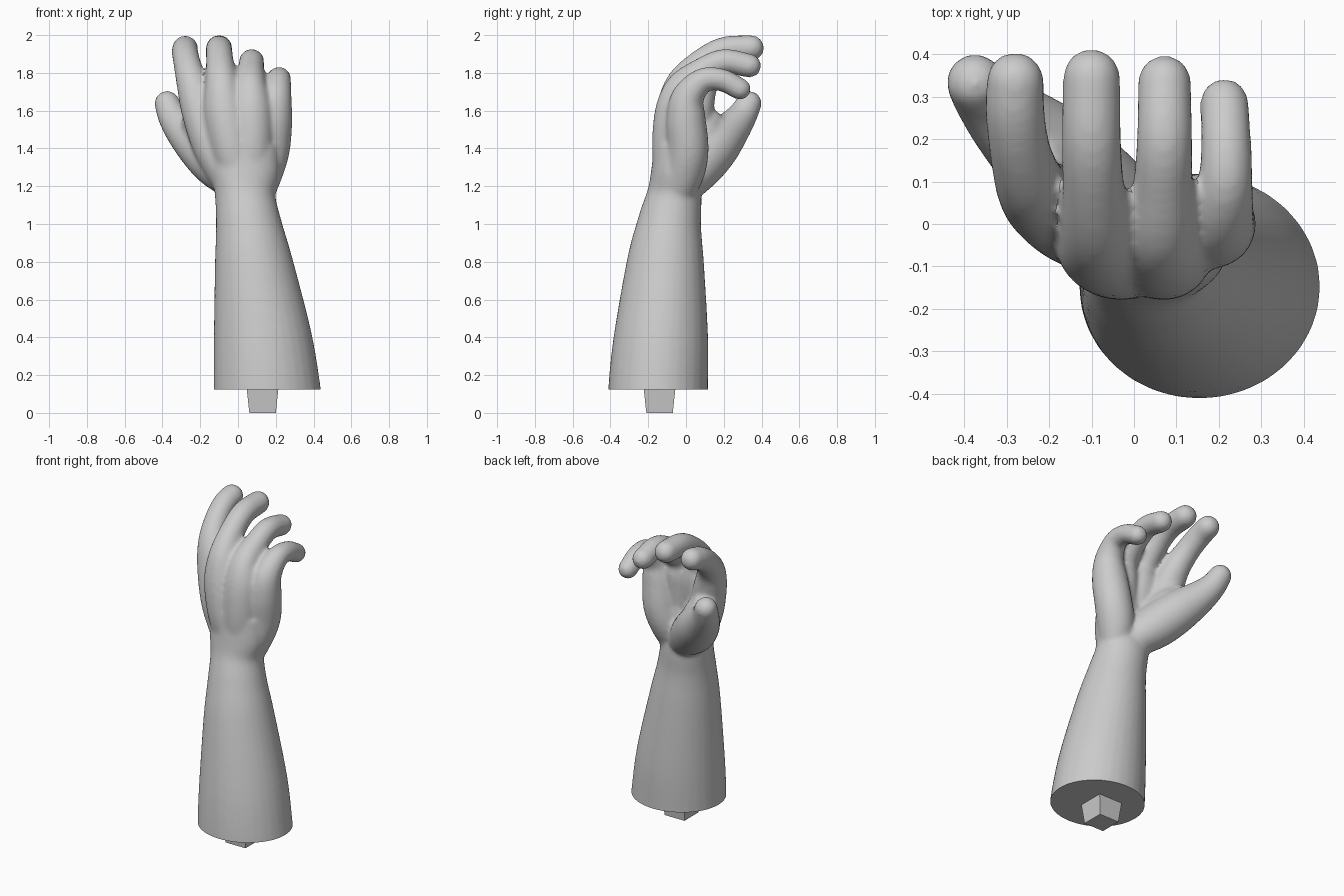
import bpy
import bmesh
from math import cos, sin, sqrt, pi
from mathutils import Vector

if "Cube" in bpy.data.objects:
    bpy.data.objects.remove(bpy.data.objects["Cube"], do_unlink=True)

SIDES = 32
CUT_HEIGHT = 0.125


def make_material(name, color):
    mat = bpy.data.materials.new(name)
    mat.use_nodes = True
    mat.diffuse_color = color
    mat.node_tree.nodes["Principled BSDF"].inputs["Base Color"].default_value = color
    return mat


def finish(name, mesh, mat, smooth):
    obj = bpy.data.objects.new(name, mesh)
    bpy.context.collection.objects.link(obj)
    mesh.materials.clear()
    mesh.materials.append(mat)
    if smooth:
        bpy.ops.object.select_all(action='DESELECT')
        obj.select_set(True)
        bpy.context.view_layer.objects.active = obj
        bpy.ops.object.shade_smooth_by_angle(angle=pi / 4)
    return obj


def spline(points, steps=6):
    """Catmull-Rom samples through tuples of any size."""
    pts = [Vector(p) for p in points]
    pts = [pts[0] * 2 - pts[1]] + pts + [pts[-1] * 2 - pts[-2]]
    out = []
    for a, b, c, d in zip(pts, pts[1:], pts[2:], pts[3:]):
        for i in range(steps):
            t = i / steps
            out.append(b + (c - a) * (t / 2)
                       + (a * 2 - b * 5 + c * 4 - d) * (t * t / 2)
                       + (b * 3 - a - c * 3 + d) * (t * t * t / 2))
    return out + [pts[-2]]


def tube(bm, points, rounded=True):
    """Closed tube; each point is x, y, z, radius across, radius in depth."""
    full = [p if len(p) > 4 else (*p, p[-1]) for p in points]
    samples = [(Vector(s[:3]), s[3], s[4]) for s in spline(full)]
    if rounded:
        # hemispherical ends
        for end in (0, -1):
            pos, ra, rb = samples[end]
            out = (pos - samples[1 if end == 0 else -2][0]).normalized()
            caps = []
            for t in (0.3, 0.55, 0.75, 0.9, 0.98):
                k = sqrt(1 - t * t)
                caps.append((pos + out * ra * t, ra * k, rb * k))
            samples = caps[::-1] + samples if end == 0 else samples + caps
    rings = []
    for i, (pos, ra, rb) in enumerate(samples):
        before = samples[max(i - 1, 0)][0]
        after = samples[min(i + 1, len(samples) - 1)][0]
        along = (after - before).normalized()
        depth = along.cross(Vector((1, 0, 0))).normalized()
        across = depth.cross(along)
        rings.append([bm.verts.new(pos + across * ra * cos(2 * pi * k / SIDES)
                                   + depth * rb * sin(2 * pi * k / SIDES))
                      for k in range(SIDES)])
    for low, high in zip(rings, rings[1:]):
        for k in range(SIDES):
            n = (k + 1) % SIDES
            bm.faces.new((low[k], low[n], high[n], high[k]))
    bm.faces.new(rings[0][::-1])
    bm.faces.new(rings[-1])


skin = make_material("plain grey", (0.6, 0.6, 0.6, 1))
body = bmesh.new()

# forearm, run past the cut so that the cut stays crisp
tube(body, [(0.16, -0.147, 0.0, 0.29, 0.262),
            (0.153, -0.147, 0.13, 0.283, 0.264),
            (0.13, -0.132, 0.4, 0.26, 0.25),
            (0.082, -0.108, 0.8, 0.206, 0.204),
            (0.056, -0.088, 1.0, 0.174, 0.17),
            (0.038, -0.063, 1.15, 0.16, 0.146),
            (0.04, -0.06, 1.28, 0.18, 0.125),
            (0.04, -0.06, 1.42, 0.17, 0.11)], rounded=False)

# index finger with its palm bone
tube(body, [(-0.03, -0.04, 1.2, 0.09),
            (-0.13, 0.0, 1.4, 0.105),
            (-0.2, 0.045, 1.6, 0.1),
            (-0.24, 0.085, 1.74, 0.085),
            (-0.267, 0.165, 1.84, 0.073),
            (-0.28, 0.26, 1.905, 0.07),
            (-0.28, 0.337, 1.93, 0.068)])

# middle finger
tube(body, [(0.02, -0.06, 1.2, 0.1),
            (-0.03, -0.065, 1.4, 0.115),
            (-0.07, -0.045, 1.6, 0.115),
            (-0.085, -0.02, 1.74, 0.088),
            (-0.095, 0.08, 1.85, 0.074),
            (-0.1, 0.2, 1.92, 0.07),
            (-0.1, 0.345, 1.932, 0.068)])

# ring finger
tube(body, [(0.06, -0.06, 1.2, 0.1),
            (0.07, -0.065, 1.4, 0.115),
            (0.07, -0.05, 1.6, 0.113),
            (0.065, -0.02, 1.72, 0.088),
            (0.068, 0.08, 1.805, 0.072),
            (0.072, 0.2, 1.86, 0.066),
            (0.072, 0.335, 1.838, 0.063)])

# little finger and heel of the hand
tube(body, [(0.1, -0.05, 1.15, 0.09),
            (0.13, -0.01, 1.28, 0.11),
            (0.165, 0.01, 1.4, 0.11),
            (0.183, 0.0, 1.55, 0.105),
            (0.198, 0.01, 1.67, 0.087),
            (0.215, 0.09, 1.76, 0.066),
            (0.217, 0.19, 1.762, 0.06),
            (0.213, 0.285, 1.715, 0.058)])

# thumb and its muscle
tube(body, [(0.02, -0.01, 1.2, 0.1),
            (-0.1, 0.07, 1.31, 0.13),
            (-0.2, 0.16, 1.41, 0.125),
            (-0.29, 0.24, 1.5, 0.1),
            (-0.345, 0.295, 1.57, 0.08),
            (-0.375, 0.333, 1.637, 0.068)])

# web between thumb and index finger
tube(body, [(-0.08, 0.0, 1.35, 0.1),
            (-0.17, 0.09, 1.46, 0.1),
            (-0.22, 0.12, 1.53, 0.08)])

bmesh.ops.recalc_face_normals(body, faces=body.faces)
source_mesh = bpy.data.meshes.new("arm_source")
body.to_mesh(source_mesh)
body.free()

# fuse all parts into one soft skin
source = bpy.data.objects.new("arm_source", source_mesh)
bpy.context.collection.objects.link(source)
remesh = source.modifiers.new("fuse", 'REMESH')
remesh.mode = 'VOXEL'
remesh.voxel_size = 0.012
soften = source.modifiers.new("soften", 'SMOOTH')
soften.factor = 0.5
soften.iterations = 10
graph = bpy.context.evaluated_depsgraph_get()
arm_mesh = bpy.data.meshes.new_from_object(source.evaluated_get(graph))
bpy.data.objects.remove(source, do_unlink=True)

# flat cut at the elbow end
bm = bmesh.new()
bm.from_mesh(arm_mesh)
bmesh.ops.bisect_plane(bm, geom=bm.verts[:] + bm.edges[:] + bm.faces[:],
                       plane_co=(0, 0, CUT_HEIGHT), plane_no=(0, 0, 1),
                       clear_inner=True)
bmesh.ops.holes_fill(bm, edges=[e for e in bm.edges if e.is_boundary], sides=0)
bmesh.ops.recalc_face_normals(bm, faces=bm.faces)
bm.to_mesh(arm_mesh)
bm.free()
finish("arm_and_hand", arm_mesh, skin, True)

# tapered square peg under the arm
bm = bmesh.new()
bmesh.ops.create_cube(bm, size=1)
for v in bm.verts:
    half = 0.085 if v.co.z > 0 else 0.07
    v.co = Vector((0.13 + half * (1 if v.co.x > 0 else -1),
                   -0.14 + half * (1 if v.co.y > 0 else -1),
                   0.14 if v.co.z > 0 else 0))
peg_mesh = bpy.data.meshes.new("mounting_peg")
bm.to_mesh(peg_mesh)
bm.free()
finish("mounting_peg", peg_mesh, skin, False)
